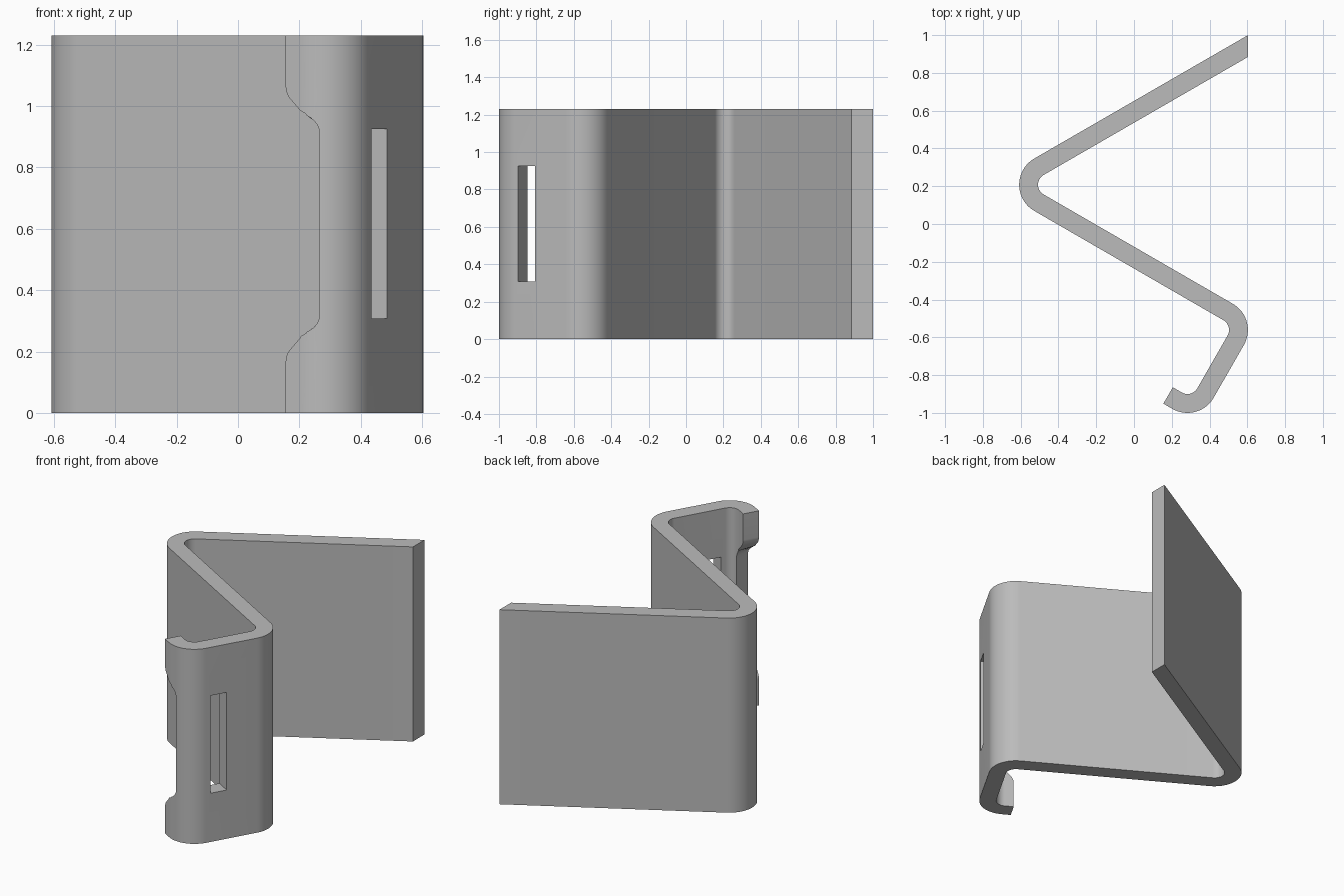
import bpy, bmesh
from math import radians, cos, sin, tan, pi
from mathutils import Vector

cube = bpy.data.objects.get("Cube")
if cube:
    bpy.data.objects.remove(cube)

HEIGHT = 1.23
INNER, OUTER = 0.06, 0.16      # bend radii of the sheet
LIP = 0.055                    # straight length of the hooked lip
END_X = 0.604                  # where the long arm is cut off
STEPS = 20

# Bends: centre, start angle, end angle
BENDS = [(Vector((-0.448, 0.208)), 120, 240),
         (Vector((0.443, -0.561)), 60, -30),
         (Vector((0.283, -0.84)), -30, -120)]


def polar(angle, radius=1.0):
    a = radians(angle)
    return Vector((cos(a), sin(a))) * radius


def prism(name, bottom, top):
    """Closed solid between two matching rings of 3D points."""
    bm = bmesh.new()
    low = [bm.verts.new(p) for p in bottom]
    high = [bm.verts.new(p) for p in top]
    bm.faces.new(low[::-1])
    bm.faces.new(high)
    n = len(low)
    for i in range(n):
        j = (i + 1) % n
        bm.faces.new((low[i], low[j], high[j], high[i]))
    bmesh.ops.recalc_face_normals(bm, faces=bm.faces)
    mesh = bpy.data.meshes.new(name)
    bm.to_mesh(mesh)
    bm.free()
    obj = bpy.data.objects.new(name, mesh)
    bpy.context.collection.objects.link(obj)
    return obj


def side(radii):
    """One side of the bent strip, from the long arm to the lip."""
    pts = []
    for (centre, a0, a1), r in zip(BENDS, radii):
        pts += [centre + polar(a0 + (a1 - a0) * i / STEPS, r) for i in range(STEPS + 1)]
    first = pts[0]
    start = Vector((END_X, first.y + (END_X - first.x) * tan(pi / 6)))
    return [start] + pts + [pts[-1] + polar(150, LIP)]


# Bent sheet
outline = side((OUTER, INNER, INNER)) + side((INNER, OUTER, OUTER))[::-1]
bracket = prism("bent_bracket", [p.to_3d() for p in outline],
                [Vector((p.x, p.y, HEIGHT)) for p in outline])

# Slot through the short arm
hook = BENDS[2][0]
along, across = polar(60), polar(-30)
slot_mid = hook + along * 0.078
corners = [slot_mid + along * u + across * v
           for u, v in ((-0.052, 0.02), (0.052, 0.02), (0.052, 0.22), (-0.052, 0.22))]
slot = prism("slot_cutter", [Vector((p.x, p.y, 0.308)) for p in corners],
             [Vector((p.x, p.y, 0.925)) for p in corners])


# Notch in the lip, following the bend of the sheet
def on_lip(s, z, radius):
    if s < LIP:
        p = hook + polar(-120, radius) + polar(150, LIP - s)
    else:
        p = hook + polar(-120 + (s - LIP) / 0.11 * 180 / pi, radius)
    return Vector((p.x, p.y, z))


fillet = [polar(180 - 45 * i / 6, 0.06) for i in range(7)]
lower = [(0.06 + p.x, 0.165 + p.y) for p in fillet]
upper = [(0.1 - s, 0.48 - z) for s, z in reversed(lower)]
edge = [(-0.05, 0.165)] + lower + [(0.04, 0.23), (0.055, 0.245), (0.07, 0.26)] + upper
edge += [(s, HEIGHT - z) for s, z in reversed(edge)]
notch = prism("notch_cutter", [on_lip(s, z, 0.21) for s, z in edge],
              [on_lip(s, z, 0.025) for s, z in edge])

# Cut the openings
bpy.ops.object.select_all(action='DESELECT')
bpy.context.view_layer.objects.active = bracket
bracket.select_set(True)
for cutter in (slot, notch):
    mod = bracket.modifiers.new(cutter.name, 'BOOLEAN')
    mod.operation = 'DIFFERENCE'
    mod.solver = 'EXACT'
    mod.object = cutter
    cutter.hide_render = True
    bpy.ops.object.modifier_apply(modifier=mod.name)
    bpy.data.objects.remove(cutter)

# Single grey finish
grey = bpy.data.materials.new("plain_grey")
grey.use_nodes = True
colour = (0.5, 0.5, 0.5, 1)
grey.diffuse_color = colour
grey.node_tree.nodes["Principled BSDF"].inputs["Base Color"].default_value = colour
bracket.data.materials.clear()
bracket.data.materials.append(grey)
bpy.ops.object.shade_smooth_by_angle(angle=radians(25))
